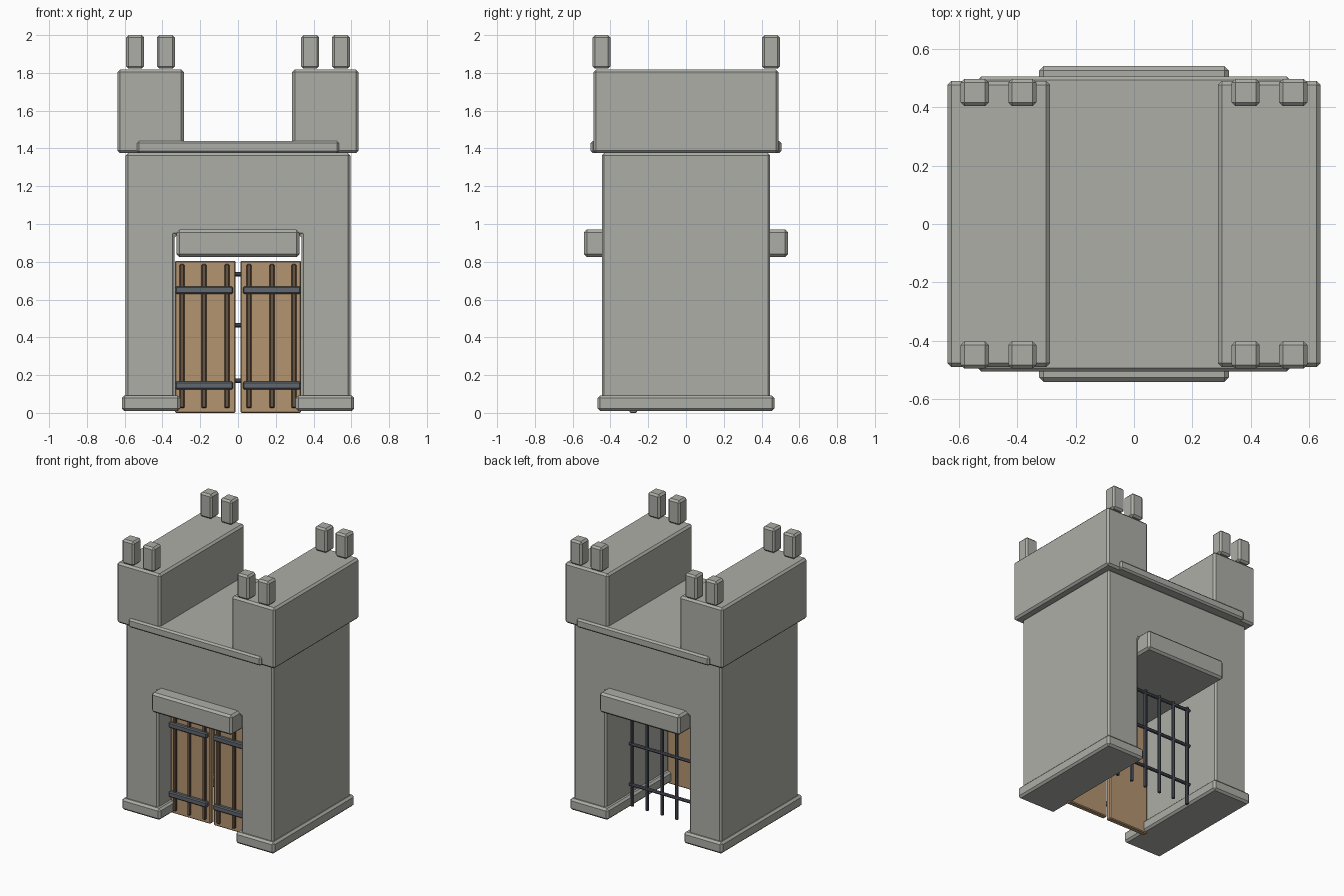
import bpy, bmesh, math
from mathutils import Matrix

if "Cube" in bpy.data.objects:
    bpy.data.objects.remove(bpy.data.objects["Cube"])


def material(name, rgb):
    m = bpy.data.materials.new(name)
    m.diffuse_color = (*rgb, 1)
    m.use_nodes = True
    m.node_tree.nodes["Principled BSDF"].inputs["Base Color"].default_value = m.diffuse_color
    return m


STONE = material("grey stone", (0.42, 0.42, 0.39))
WOOD = material("tan wood", (0.46, 0.30, 0.165))
BATTEN = material("dark wood", (0.14, 0.09, 0.055))
STEEL = material("steel band", (0.115, 0.135, 0.155))
IRON = material("dark iron", (0.08, 0.09, 0.115))


def finish(name, bm, mat, bevel=0.0):
    bmesh.ops.recalc_face_normals(bm, faces=bm.faces)
    me = bpy.data.meshes.new(name)
    bm.to_mesh(me)
    bm.free()
    me.materials.append(mat)
    ob = bpy.data.objects.new(name, me)
    bpy.context.collection.objects.link(ob)
    if bevel:
        mod = ob.modifiers.new("chamfer", "BEVEL")
        mod.width = bevel
        mod.segments = 1
        mod.limit_method = 'ANGLE'
    return ob


def box(name, x, y, z, mat, bevel=0.0):
    """Chamfered block from (min, max) ranges."""
    bm = bmesh.new()
    size = [abs(r[1] - r[0]) for r in (x, y, z)]
    mid = [(r[0] + r[1]) / 2 for r in (x, y, z)]
    bmesh.ops.create_cube(bm, size=1, matrix=Matrix.Translation(mid) @ Matrix.Diagonal((*size, 1)))
    return finish(name, bm, mat, bevel)


def rod(name, centre, length, axis, mat, radius=0.011):
    bm = bmesh.new()
    rot = Matrix.Rotation(math.pi / 2, 4, 'Y') if axis == 'X' else Matrix()
    bmesh.ops.create_cone(bm, cap_ends=True, segments=8, radius1=radius, radius2=radius,
                          depth=length, matrix=Matrix.Translation(centre) @ rot)
    return finish(name, bm, mat)


# Gatehouse body: arch-shaped profile extruded front to back
profile = [(-0.595, 0.03), (-0.335, 0.03), (-0.335, 0.94), (0.335, 0.94),
           (0.335, 0.03), (0.595, 0.03), (0.595, 1.375), (-0.595, 1.375)]
bm = bmesh.new()
face = bm.faces.new([bm.verts.new((x, -0.445, z)) for x, z in profile])
new = bmesh.ops.extrude_face_region(bm, geom=[face])["geom"]
bmesh.ops.translate(bm, vec=(0, 0.89, 0), verts=[v for v in new if isinstance(v, bmesh.types.BMVert)])
finish("gatehouse_body", bm, STONE, 0.012)

# Lintel beam running through the gateway, and roof slab
box("lintel", (-0.325, 0.325), (-0.54, 0.54), (0.825, 0.97), STONE, 0.015)
box("roof_slab", (-0.535, 0.535), (-0.505, 0.505), (1.375, 1.44), STONE, 0.012)

for s, side in ((-1, "left"), (1, "right")):
    # Plinth, parapet and its merlons
    box(f"{side}_plinth", (s * 0.305, s * 0.615), (-0.468, 0.468), (0.01, 0.093), STONE, 0.014)
    box(f"{side}_parapet", (s * 0.287, s * 0.638), (-0.49, 0.49), (1.375, 1.818), STONE, 0.014)
    for cx in (0.382, 0.545):
        for cy in (-0.448, 0.45):
            box(f"{side}_merlon", (s * (cx - 0.048), s * (cx + 0.048)),
                (cy - 0.047, cy + 0.047), (1.822, 2.0), STONE, 0.013)

    # Door leaf with battens and steel bands
    box(f"{side}_door", (s * 0.013, s * 0.334), (-0.30, -0.26), (0.0, 0.805), WOOD, 0.006)
    for cx in (0.058, 0.18, 0.296):
        box(f"{side}_door_batten", (s * (cx - 0.0125), s * (cx + 0.0125)),
            (-0.315, -0.295), (0.025, 0.787), BATTEN, 0.005)
    for cz in (0.145, 0.65):
        box(f"{side}_door_band", (s * 0.026, s * 0.333), (-0.328, -0.295),
            (cz - 0.02, cz + 0.02), STEEL, 0.007)

# Portcullis grille in the rear half of the gateway
for i in range(6):
    rod("portcullis_bar", (-0.30 + 0.12 * i, 0.19, 0.385), 0.74, 'Z', IRON, 0.012)
for z in (0.17, 0.465, 0.735):
    rod("portcullis_rail", (0, 0.19, z), 0.64, 'X', IRON, 0.012)
